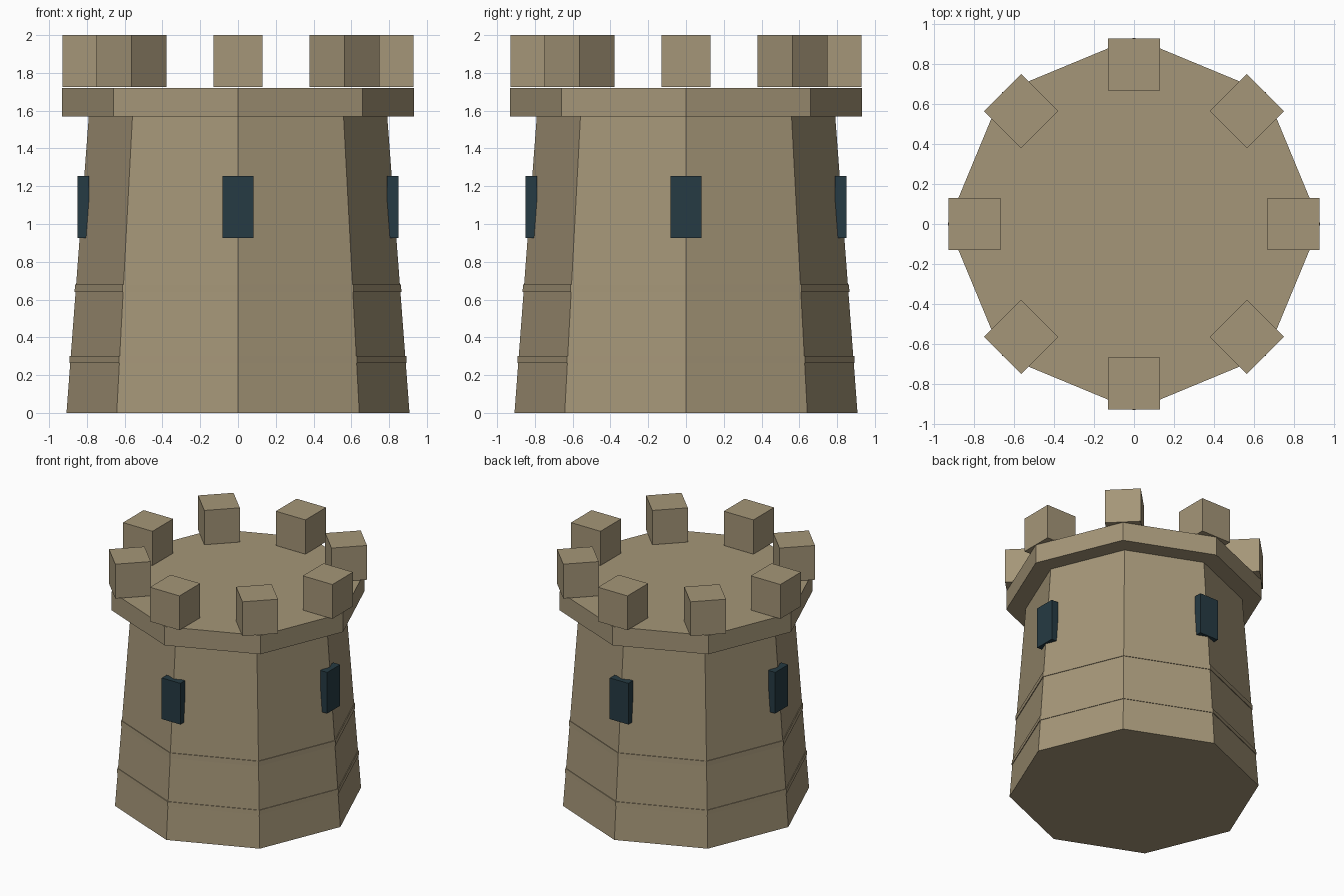
import bpy, bmesh, math
from mathutils import Matrix

cube = bpy.data.objects.get("Cube")
if cube:
    bpy.data.objects.remove(cube, do_unlink=True)


def make_material(name, colour):
    mat = bpy.data.materials.new(name)
    mat.use_nodes = True
    mat.diffuse_color = colour
    for node in mat.node_tree.nodes:
        if node.type == 'BSDF_PRINCIPLED':
            node.inputs["Base Color"].default_value = colour
            node.inputs["Roughness"].default_value = 0.9
    return mat


stone = make_material("sandy stone", (0.376, 0.305, 0.188, 1))
dark = make_material("dark window", (0.019, 0.043, 0.056, 1))


def add_object(name, bm, mat):
    mesh = bpy.data.meshes.new(name)
    bm.to_mesh(mesh)
    bm.free()
    mesh.materials.append(mat)
    obj = bpy.data.objects.new(name, mesh)
    bpy.context.collection.objects.link(obj)
    return obj


def octagon(name, z0, z1, r0, r1):
    """Eight-sided frustum with corners on the x and y axes."""
    bm = bmesh.new()
    bmesh.ops.create_cone(bm, cap_ends=True, segments=8, radius1=r0, radius2=r1,
                          depth=z1 - z0, matrix=Matrix.Translation((0, 0, (z0 + z1) / 2)))
    return add_object(name, bm, stone)


def radial_box(name, angle, r, z, size, mat):
    """Box placed at distance r from the axis and turned to face outward."""
    bm = bmesh.new()
    place = (Matrix.Rotation(angle, 4, 'Z') @ Matrix.Translation((r, 0, z))
             @ Matrix.Diagonal((*size, 1)))
    bmesh.ops.create_cube(bm, size=1, matrix=place)
    return add_object(name, bm, mat)


# Tapered tower, stone bands and overhanging platform
octagon("tower_body", 0, 1.57, 0.908, 0.79)
octagon("lower_band", 0.265, 0.30, 0.893, 0.891)
octagon("upper_band", 0.64, 0.68, 0.865, 0.863)
octagon("platform", 1.57, 1.72, 0.932, 0.932)

# Ring of battlement blocks
for i in range(8):
    radial_box(f"battlement_{i + 1}", i * math.pi / 4, 0.798, 1.8625,
               (0.262, 0.262, 0.275), stone)

# Windows straddling the four axis corners
for i, side in enumerate(("left", "back", "right", "front")):
    radial_box(f"{side}_window", i * math.pi / 2, 0.819, 1.09,
               (0.06, 0.165, 0.33), dark)
